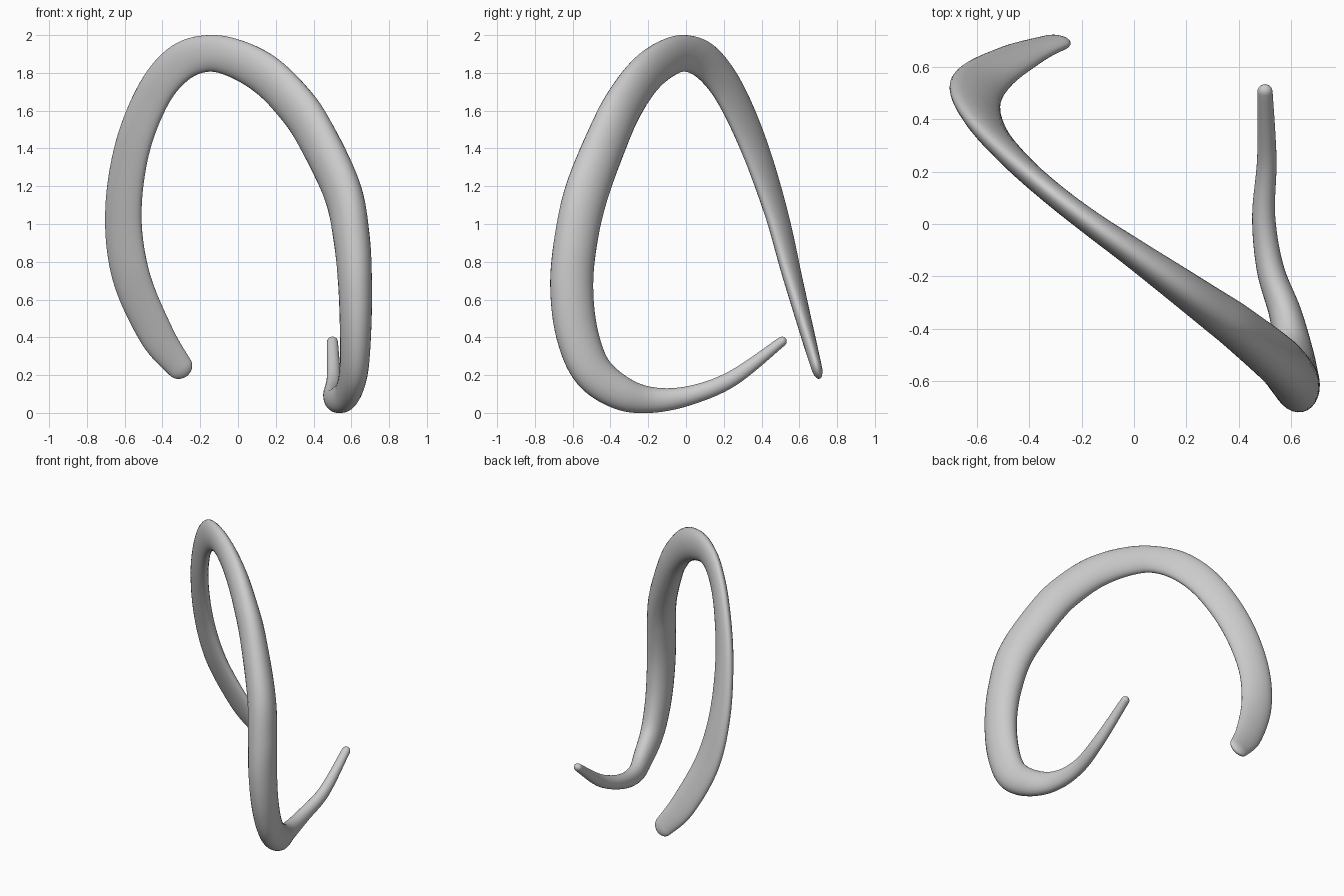
import bpy, bmesh, math
from mathutils import Vector

if "Cube" in bpy.data.objects:
    bpy.data.objects.remove(bpy.data.objects["Cube"])

# Stations along the band: x, y, z, wide half-width, thin half-width, heading of thin axis (deg)
STATIONS = [
    (-0.31, 0.69, 0.245, 0.070, 0.029, 80),
    (-0.43, 0.645, 0.41, 0.093, 0.037, 78),
    (-0.565, 0.563, 0.72, 0.104, 0.045, 72),
    (-0.607, 0.48, 1.05, 0.104, 0.047, 66),
    (-0.56, 0.365, 1.40, 0.106, 0.047, 58),
    (-0.445, 0.235, 1.69, 0.107, 0.045, 53),
    (-0.31, 0.115, 1.85, 0.105, 0.044, 51),
    (-0.16, 0.0, 1.903, 0.097, 0.047, 50),
    (-0.01, -0.105, 1.874, 0.104, 0.055, 49),
    (0.145, -0.215, 1.79, 0.113, 0.066, 47),
    (0.280, -0.312, 1.66, 0.118, 0.076, 44),
    (0.395, -0.395, 1.50, 0.121, 0.084, 40),
    (0.55, -0.522, 1.18, 0.123, 0.092, 30),
    (0.602, -0.582, 0.92, 0.117, 0.093, 20),
    (0.620, -0.605, 0.67, 0.115, 0.088, 12),
    (0.622, -0.577, 0.42, 0.113, 0.081, 12),
    (0.612, -0.495, 0.22, 0.106, 0.073, 14),
    (0.577, -0.34, 0.104, 0.090, 0.062, 14),
    (0.520, -0.17, 0.068, 0.067, 0.052, 12),
    (0.495, 0.03, 0.095, 0.050, 0.044, 5),
    (0.507, 0.25, 0.185, 0.041, 0.037, 0),
    (0.50, 0.505, 0.376, 0.026, 0.029, 0),
]
SIDES, STEPS, CAP = 28, 8, 6


def catmull(p0, p1, p2, p3, t):
    return [0.5 * (2 * b + (c - a) * t + (2 * a - 5 * b + 4 * c - d) * t * t
                   + (3 * b - a - 3 * c + d) * t ** 3)
            for a, b, c, d in zip(p0, p1, p2, p3)]


# Smooth path with interpolated widths
n = len(STATIONS)
path = []
for i in range(n - 1):
    quad = [STATIONS[min(max(i + k, 0), n - 1)] for k in (-1, 0, 1, 2)]
    path += [catmull(*quad, s / STEPS) for s in range(STEPS)]
path.append(list(STATIONS[-1]))

points = [Vector(p[:3]) for p in path]
last = len(path) - 1
sections = []
for i, p in enumerate(path):
    # wide difference keeps the section planes turning evenly
    tangent = (points[min(i + 4, last)] - points[max(i - 4, 0)]).normalized()
    sections.append((points[i], tangent, p[3], p[4], p[5]))


# Rounded tips
def cap(section, sign, length):
    c, t, a, b, h = section
    out = []
    for k in range(1, CAP + 1):
        ang = math.pi / 2 * k / (CAP + 0.3)
        out.append((c + t * sign * length * math.sin(ang), t,
                    a * math.cos(ang), b * math.cos(ang), h))
    return out


sections = cap(sections[0], -1, 0.065)[::-1] + sections + cap(sections[-1], 1, 0.03)

# Skin the elliptical sections
bm = bmesh.new()
rings = []
for c, t, a, b, h in sections:
    thin = Vector((math.cos(math.radians(h)), math.sin(math.radians(h)), 0))
    thin = (thin - t * thin.dot(t)).normalized()
    wide = t.cross(thin)
    rings.append([bm.verts.new(c + wide * a * math.cos(2 * math.pi * k / SIDES)
                               + thin * b * math.sin(2 * math.pi * k / SIDES))
                  for k in range(SIDES)])
for r0, r1 in zip(rings, rings[1:]):
    for k in range(SIDES):
        j = (k + 1) % SIDES
        bm.faces.new((r0[k], r0[j], r1[j], r1[k]))
bm.faces.new(rings[0])
bm.faces.new(rings[-1])
bmesh.ops.recalc_face_normals(bm, faces=bm.faces)
for f in bm.faces:
    f.smooth = True

mesh = bpy.data.meshes.new("curved_band")
bm.to_mesh(mesh)
bm.free()
bpy.context.collection.objects.link(bpy.data.objects.new("curved_band", mesh))
